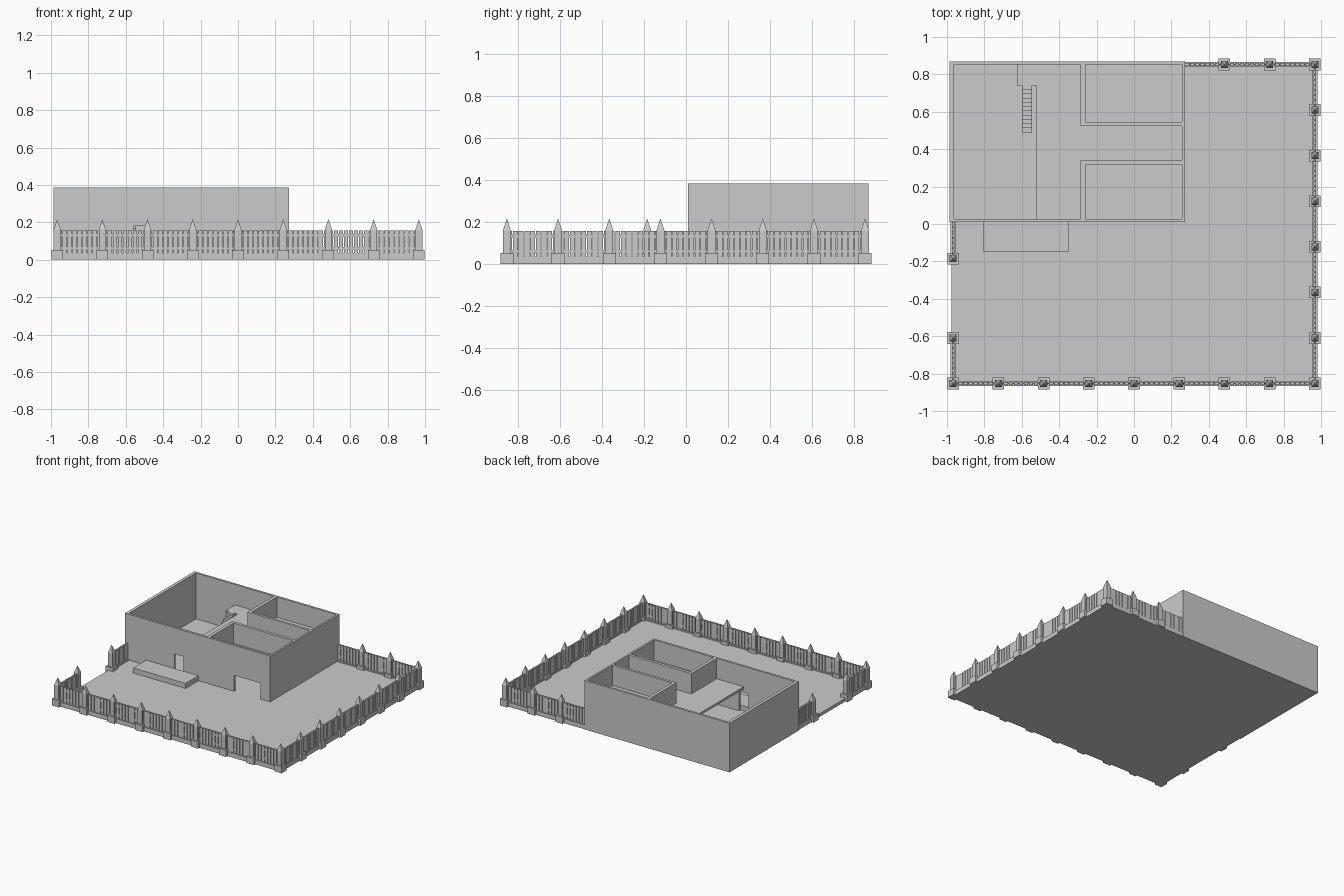
import bpy, bmesh

if "Cube" in bpy.data.objects:
    bpy.data.objects.remove(bpy.data.objects["Cube"])

TOP = 0.385      # top of house walls
GROUND = 0.025   # top of yard slab
DECK = 0.225     # top of upper floor


def add_box(bm, x0, x1, y0, y1, z0, z1):
    v = [bm.verts.new((x, y, z)) for z in (z0, z1)
         for x, y in ((x0, y0), (x1, y0), (x1, y1), (x0, y1))]
    for f in ((3, 2, 1, 0), (4, 5, 6, 7), (0, 1, 5, 4),
              (1, 2, 6, 5), (2, 3, 7, 6), (3, 0, 4, 7)):
        bm.faces.new([v[i] for i in f])


def finish(bm, name):
    me = bpy.data.meshes.new(name)
    bm.to_mesh(me)
    bm.free()
    ob = bpy.data.objects.new(name, me)
    bpy.context.collection.objects.link(ob)
    return ob


def boxes(name, items):
    bm = bmesh.new()
    for b in items:
        add_box(bm, *b)
    return finish(bm, name)


# yard
boxes("yard_slab", [(-0.977, 0.977, -0.865, 0.865, 0, GROUND)])

# outer walls; the front one leaves a door and a wide opening
boxes("outer_walls", [
    (-0.987, -0.962, 0.01, 0.87, 0, TOP),
    (0.257, 0.272, 0.01, 0.87, 0, TOP),
    (-0.962, 0.257, 0.853, 0.87, 0, TOP),
    (-0.962, -0.56, 0.01, 0.027, GROUND, TOP),
    (-0.56, -0.48, 0.01, 0.027, 0.18, TOP),
    (-0.48, -0.04, 0.01, 0.027, GROUND, TOP),
    (-0.04, 0.19, 0.01, 0.027, 0.15, TOP),
    (0.19, 0.257, 0.01, 0.027, GROUND, TOP),
])

# two rooms with a corridor between them
boxes("room_walls", [
    (-0.285, -0.26, 0.027, 0.34, GROUND, TOP),
    (-0.26, 0.257, 0.317, 0.34, GROUND, TOP),
    (-0.285, -0.26, 0.525, 0.853, GROUND, TOP),
    (-0.26, 0.257, 0.525, 0.545, GROUND, TOP),
])

# upper floor with landing, and front porch
boxes("upper_floor", [
    (-0.52, 0.257, 0.027, 0.853, DECK - 0.018, DECK),
    (-0.625, -0.52, 0.74, 0.853, DECK - 0.018, DECK),
])
boxes("porch", [(-0.805, -0.35, -0.15, 0.01, GROUND, 0.065)])

# stairs up to the landing
n = 11
run, rise = 0.25 / n, (DECK - GROUND) / n
boxes("stairs", [(-0.6, -0.545, 0.49 + i * run, 0.49 + (i + 1) * run,
                  GROUND + max(0, i - 1) * rise, GROUND + (i + 1) * rise)
                 for i in range(n)])


# fence posts: wide foot, square shaft, pointed cap
def post(bm, x, y):
    f, s = 0.031, 0.019
    add_box(bm, x - f, x + f, y - f, y + f, 0, 0.052)
    add_box(bm, x - s, x + s, y - s, y + s, 0.052, 0.16)
    ring = [bm.verts.new((x + a * s, y + b * s, 0.16))
            for a, b in ((-1, -1), (1, -1), (1, 1), (-1, 1))]
    tip = bm.verts.new((x, y, 0.217))
    for i in range(4):
        bm.faces.new((ring[i], ring[(i + 1) % 4], tip))


X, Y = 0.967, 0.853
front_x = [-X + i * X / 4 for i in range(9)]
side_y = [-Y + i * 2 * Y / 7 for i in range(8)]
spots = [(x, -Y) for x in front_x]
spots += [(X, y) for y in side_y[1:]]
spots += [(front_x[6], Y), (front_x[7], Y), (-X, side_y[1]), (-X, -0.185)]
bm = bmesh.new()
for p in spots:
    post(bm, *p)
finish(bm, "fence_posts")


# fence panels: plinth, two rails and pickets
def panel(bm, p, q):
    along_x = p[1] == q[1]
    k = 0 if along_x else 1
    a, b, c = p[k], q[k], p[1 - k]

    def bar(u0, u1, t, z0, z1):
        if along_x:
            add_box(bm, u0, u1, c - t, c + t, z0, z1)
        else:
            add_box(bm, c - t, c + t, u0, u1, z0, z1)

    bar(a, b, 0.014, 0, 0.035)
    bar(a, b, 0.003, 0.055, 0.068)
    bar(a, b, 0.003, 0.125, 0.138)
    count = max(2, round((b - a) / 0.027))
    step = (b - a) / count
    for i in range(count):
        bar(a + (i + 0.07) * step, a + (i + 0.93) * step, 0.007, 0.035, 0.157)


runs = [((x0, -Y), (x1, -Y)) for x0, x1 in zip(front_x, front_x[1:])]
runs += [((X, y0), (X, y1)) for y0, y1 in zip(side_y, side_y[1:])]
back_x = [0.272] + front_x[6:]
runs += [((x0, Y), (x1, Y)) for x0, x1 in zip(back_x, back_x[1:])]
runs += [((-X, -Y), (-X, side_y[1])), ((-X, -0.185), (-X, 0.01))]
bm = bmesh.new()
for p, q in runs:
    panel(bm, p, q)
finish(bm, "fence_panels")
